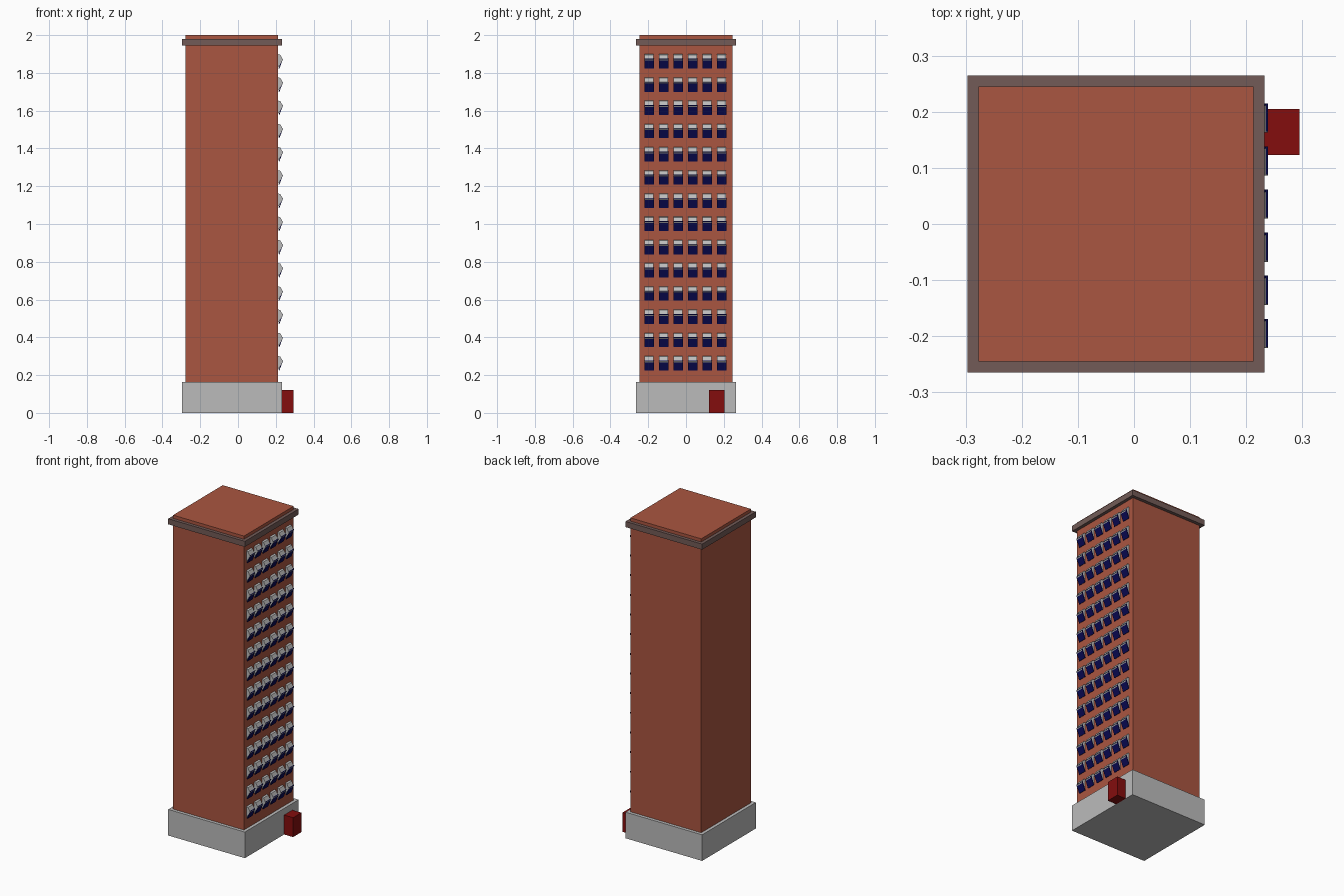
import bpy, bmesh

if "Cube" in bpy.data.objects:
    bpy.data.objects.remove(bpy.data.objects["Cube"])


def material(name, rgb):
    m = bpy.data.materials.new(name)
    m.diffuse_color = (*rgb, 1)
    m.use_nodes = True
    m.node_tree.nodes["Principled BSDF"].inputs["Base Color"].default_value = m.diffuse_color
    return m


BRICK = material("brick", (0.40, 0.092, 0.052))
STONE = material("pale stone", (0.50, 0.50, 0.50))
TRIM = material("dark trim", (0.17, 0.105, 0.095))
RED = material("door red", (0.23, 0.004, 0.004))
GLASS = material("navy glass", (0.003, 0.003, 0.09))


def finish(name, bm, mats):
    bmesh.ops.recalc_face_normals(bm, faces=bm.faces[:])
    mesh = bpy.data.meshes.new(name)
    bm.to_mesh(mesh)
    bm.free()
    for m in mats:
        mesh.materials.append(m)
    ob = bpy.data.objects.new(name, mesh)
    bpy.context.collection.objects.link(ob)
    return ob


def box(name, x, y, z, mat):
    bm = bmesh.new()
    bmesh.ops.create_cube(bm, size=1)
    for v in bm.verts:
        v.co = [r[0] if c < 0 else r[1] for r, c in zip((x, y, z), v.co)]
    return finish(name, bm, [mat])


def prism(bm, profile, y0, y1, z, index):
    """Extrude an (x, z) profile along y."""
    a = [bm.verts.new((px, y0, z + pz)) for px, pz in profile]
    b = [bm.verts.new((px, y1, z + pz)) for px, pz in profile]
    n = len(a)
    faces = [bm.faces.new(a), bm.faces.new(b[::-1])]
    faces += [bm.faces.new((a[i], b[i], b[(i + 1) % n], a[(i + 1) % n])) for i in range(n)]
    for f in faces:
        f.material_index = index


# Main masses
box("base", (-0.297, 0.233), (-0.265, 0.265), (0, 0.163), STONE)
box("tower", (-0.277, 0.213), (-0.245, 0.245), (0.163, 2.0), BRICK)
box("cornice", (-0.297, 0.233), (-0.265, 0.265), (1.945, 1.98), TRIM)
box("entrance", (0.233, 0.295), (0.123, 0.205), (0, 0.121), RED)

# Hooded windows on the right face: stone housing and an inward-leaning pane
HOUSING = [(0.210, 0.0), (0.224, -0.004), (0.2385, -0.030), (0.234, -0.036), (0.212, -0.072)]
PANE = [(0.2345, -0.024), (0.2385, -0.026), (0.219, -0.077), (0.215, -0.075)]
bm = bmesh.new()
for row in range(14):
    z = 0.302 + row * 0.1229
    for col in range(6):
        y = -0.195 + col * 0.0768
        prism(bm, HOUSING, y - 0.026, y + 0.022, z, 0)
        prism(bm, PANE, y - 0.024, y + 0.026, z, 1)
finish("windows", bm, [STONE, GLASS])
